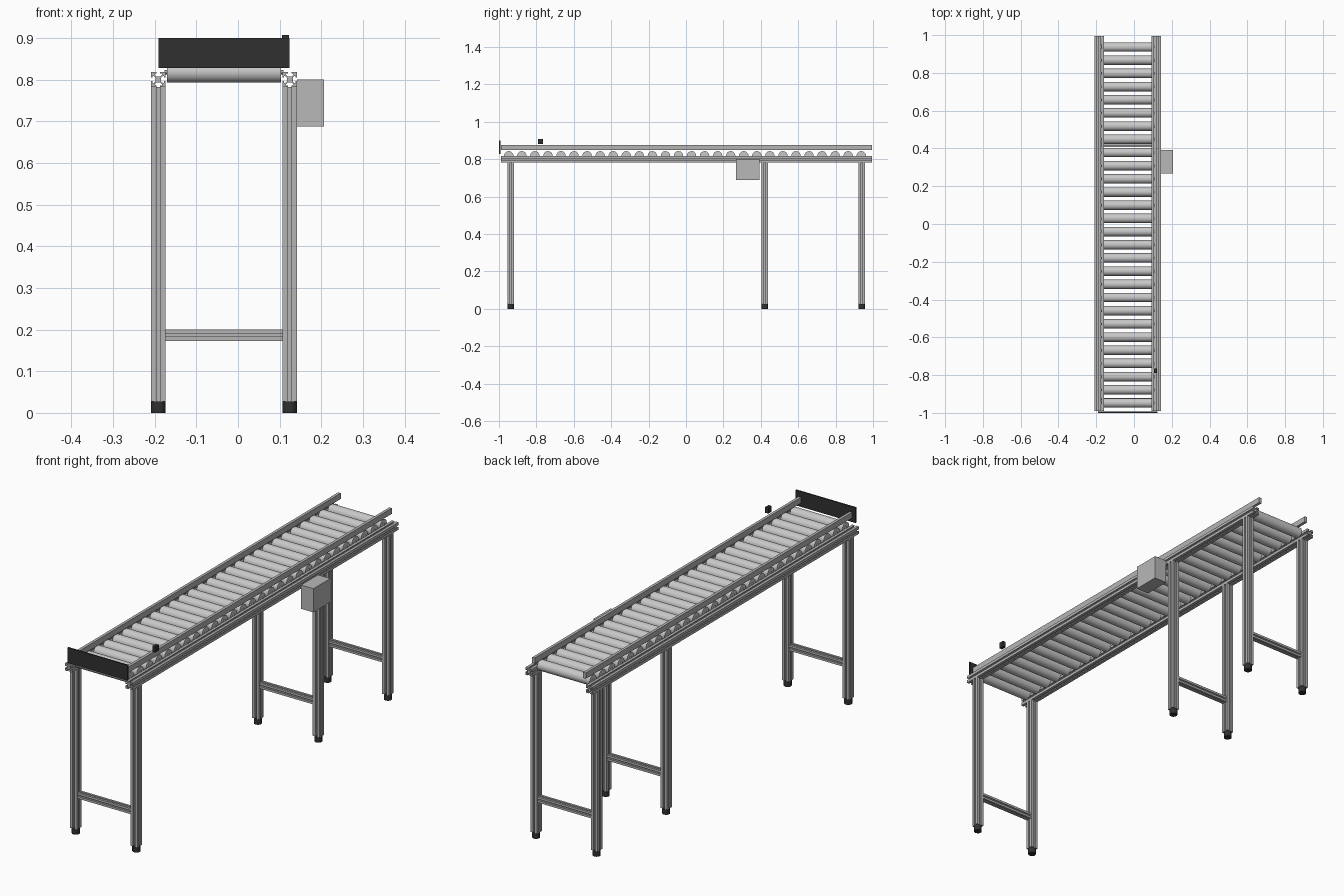
import bpy, bmesh, math
from mathutils import Matrix, Vector

if "Cube" in bpy.data.objects:
    bpy.data.objects.remove(bpy.data.objects["Cube"])

CX = -0.0335          # centre line between the two rails
W = 0.035             # main profile width
SIDE = 0.158          # rail centre offset from the centre line


def material(name, r, g, b):
    m = bpy.data.materials.new(name)
    m.diffuse_color = (r, g, b, 1)
    m.use_nodes = True
    m.node_tree.nodes["Principled BSDF"].inputs["Base Color"].default_value = m.diffuse_color
    return m


ALU = material("aluminium", 0.46, 0.46, 0.46)
STEEL = material("roller steel", 0.58, 0.58, 0.58)
HOUSING = material("housing grey", 0.48, 0.48, 0.48)
BLACK = material("black plastic", 0.03, 0.03, 0.03)


def finish(name, bm, mat, smooth=False):
    bmesh.ops.recalc_face_normals(bm, faces=bm.faces)
    mesh = bpy.data.meshes.new(name)
    bm.to_mesh(mesh)
    bm.free()
    mesh.materials.append(mat)
    ob = bpy.data.objects.new(name, mesh)
    bpy.context.collection.objects.link(ob)
    if smooth:
        bpy.ops.object.select_all(action='DESELECT')
        ob.select_set(True)
        bpy.context.view_layer.objects.active = ob
        bpy.ops.object.shade_smooth_by_angle(angle=math.radians(35))
    return ob


def box(name, x, y, z, mat):
    bm = bmesh.new()
    bmesh.ops.create_cube(bm, size=1)
    for v in bm.verts:
        v.co = [a + (b - a) * (c + 0.5) for (a, b), c in zip((x, y, z), v.co)]
    return finish(name, bm, mat)


def slotted_bar(name, start, axis, length, width, mat):
    """Square extrusion with a T-slot on each of its four sides."""
    h = width / 2
    quarter = [(1, -1), (1, -.24), (.8, -.24), (.8, -.5),
               (.62, -.5), (.4, -.24), (.4, .24), (.62, .5),
               (.8, .5), (.8, .24), (1, .24)]
    bm = bmesh.new()
    verts = []
    for k in range(4):
        rot = Matrix.Rotation(k * math.pi / 2, 2)
        for p in quarter:
            q = rot @ Vector(p) * h
            local = {'X': (0, q.x, q.y), 'Y': (q.y, 0, q.x), 'Z': (q.x, q.y, 0)}[axis]
            verts.append(bm.verts.new(Vector(start) + Vector(local)))
    face = bm.faces.new(verts)
    ext = bmesh.ops.extrude_face_region(bm, geom=[face], use_keep_orig=True)
    step = Vector([length if a == axis else 0 for a in 'XYZ'])
    bmesh.ops.translate(bm, vec=step,
                        verts=[g for g in ext['geom'] if isinstance(g, bmesh.types.BMVert)])
    return finish(name, bm, mat)


def cylinder(bm, centre, r, depth, axis, segments, r_low=None):
    rot = Matrix.Rotation(math.pi / 2, 4, 'Y') if axis == 'X' else Matrix()
    bmesh.ops.create_cone(bm, cap_ends=True, segments=segments,
                          radius1=r if r_low is None else r_low, radius2=r,
                          depth=depth, matrix=Matrix.Translation(centre) @ rot)


# Side rails and guide strips
for s, label in ((-1, "left"), (1, "right")):
    slotted_bar(label + "_rail", (CX + s * SIDE, -0.99, 0.8005), 'Y', 1.985, W, ALU)
    gx = CX + s * 0.133
    box(label + "_guide", (gx - .0068, gx + .0068), (-0.99, 0.995), (0.848, 0.875), ALU)

# Legs with feet, and a cross bar for each pair
for y, place in ((-0.936, "front"), (0.422, "middle"), (0.94, "back")):
    for s, label in ((-1, "left"), (1, "right")):
        x = CX + s * SIDE
        slotted_bar(f"{place}_{label}_leg", (x, y, 0.027), 'Z', 0.756, W, ALU)
        bm = bmesh.new()
        cylinder(bm, (x, y, 0.0135), W / 2, 0.027, 'Z', 24)
        finish(f"{place}_{label}_foot", bm, BLACK, True)
    slotted_bar(place + "_cross_bar", (CX - SIDE + W / 2, y, 0.1865), 'X',
                2 * SIDE - W, 0.027, ALU)

# Rollers on thin shafts
for i in range(28):
    c = (CX, 0.937 - 0.0698 * i, 0.818)
    bm = bmesh.new()
    cylinder(bm, c, 0.025, 0.274, 'X', 24)
    cylinder(bm, c, 0.006, 2 * SIDE - W + 0.004, 'X', 10)
    finish(f"roller_{i + 1}", bm, STEEL, True)

# End stop, sensor and drive housing
box("end_stop", (CX - 0.157, CX + 0.157), (-1.0, -0.993), (0.828, 0.9), BLACK)
box("sensor", (0.106, 0.122), (-0.79, -0.765), (0.88, 0.907), BLACK)
box("drive_housing", (0.142, 0.207), (0.267, 0.393), (0.688, 0.8), HOUSING)
